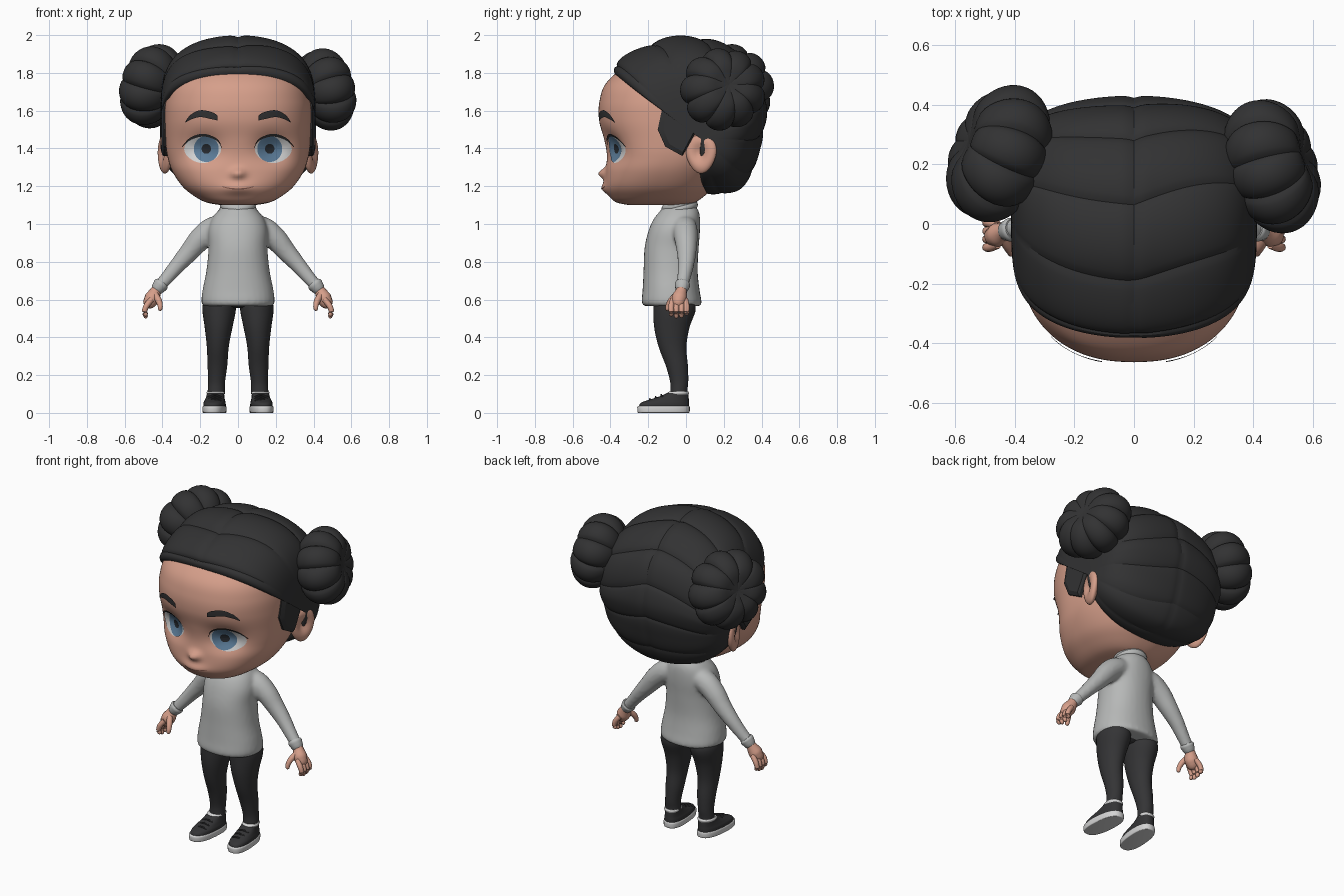
import bpy, bmesh
from math import sin, cos, pi, exp, radians
from mathutils import Vector
from mathutils.bvhtree import BVHTree

if "Cube" in bpy.data.objects:
    bpy.data.objects.remove(bpy.data.objects["Cube"])


def material(name, r, g, b):
    m = bpy.data.materials.new(name)
    m.use_nodes = True
    m.diffuse_color = (r, g, b, 1)
    bsdf = next(n for n in m.node_tree.nodes if n.type == "BSDF_PRINCIPLED")
    bsdf.inputs["Base Color"].default_value = (r, g, b, 1)
    return m


SKIN = material("skin", .67, .345, .255)
HAIR = material("black hair", .032, .032, .033)
KNIT = material("grey knit", .47, .48, .475)
CLOTH = material("charcoal cloth", .034, .034, .036)
WHITE = material("white rubber", .66, .66, .66)
IRIS = material("blue iris", .11, .21, .33)
PUPIL = material("dark pupil", .02, .024, .03)
MOUTH = material("mouth line", .25, .11, .08)


def spline(pts, t):
    """Smooth curve through tuples, t from 0 to 1."""
    f = min(t, .999999) * (len(pts) - 1)
    i = int(f)
    f -= i
    a, b, c, d = (pts[max(0, min(len(pts) - 1, i + k))] for k in (-1, 0, 1, 2))
    return [q + .5 * f * (r - p + f * (2 * p - 5 * q + 4 * r - s + f * (3 * (q - r) + s - p)))
            for p, q, r, s in zip(a, b, c, d)]


def finish(name, bm, mat, mirror=False, angle=40, plate=False):
    bmesh.ops.remove_doubles(bm, verts=bm.verts, dist=.0002)
    bmesh.ops.recalc_face_normals(bm, faces=bm.faces)
    if plate and sum(f.normal.y for f in bm.faces) > 0:
        bmesh.ops.reverse_faces(bm, faces=bm.faces)
    me = bpy.data.meshes.new(name)
    bm.to_mesh(me)
    me.materials.append(mat)
    me.shade_smooth()
    me.set_sharp_from_angle(angle=radians(angle))
    ob = bpy.data.objects.new(name, me)
    bpy.context.collection.objects.link(ob)
    if mirror:
        ob.modifiers.new("mirror", "MIRROR")
    return ob


def skin_rows(rows, wrap=True, caps=True, bm=None):
    """Join rows of points into a surface."""
    bm = bm or bmesh.new()
    vs = [[bm.verts.new(p) for p in row] for row in rows]
    n = len(vs[0])
    for a, b in zip(vs, vs[1:]):
        for j in range(n if wrap else n - 1):
            k = (j + 1) % n
            bm.faces.new((a[j], a[k], b[k], b[j]))
    if caps:
        bm.faces.new(vs[0])
        bm.faces.new(vs[-1])
    return bm


def loft_rows(rings, count, segs, power=2.0, skew=0.0):
    """Horizontal rings given as (z, centre x, half width, front y, back y)."""
    rows = []
    for i in range(count):
        z, cx, rx, yf, yb = spline(rings, i / (count - 1))
        row = []
        for j in range(segs):
            c, s = cos(2 * pi * j / segs), sin(2 * pi * j / segs)
            c, s = (abs(v) ** (2 / power) * (1 if v > 0 else -1) for v in (c, s))
            y = (yf + yb) / 2 + s * (yb - yf) / 2
            row.append(Vector((cx + rx * c + skew * y, y, z)))
        rows.append(row)
    return rows


def loft(name, rings, mat, mirror=False, power=2.0, skew=0.0, count=24):
    return finish(name, skin_rows(loft_rows(rings, count, 32, power, skew)), mat, mirror)


def tube_rows(path, segs=16, count=20):
    """Round limb through (x, y, z, radius) with a domed tip."""
    pts = [spline(path, i / (count - 1)) for i in range(count)]
    centres = [Vector(p[:3]) for p in pts]
    spec = []
    for i, p in enumerate(pts):
        d = (centres[min(i + 1, count - 1)] - centres[max(i - 1, 0)]).normalized()
        spec.append((centres[i], d, p[3]))
    c, d, r = spec[-1]
    spec += [(c + d * r * sin(a), d, r * cos(a)) for a in (.5, 1.0, 1.4)]
    rows = []
    for c, d, r in spec:
        q = d.to_track_quat("Z", "Y")
        rows.append([c + q @ Vector((r * cos(2 * pi * j / segs), r * sin(2 * pi * j / segs), 0))
                     for j in range(segs)])
    return rows


def tubes(name, path, mat, segs=10, count=10):
    finish(name, skin_rows(tube_rows(path, segs, count)), mat, True)


# Head with nose, lips and eye sockets pressed into the loft
head = [(1.10, 0, .09, -.30, 0), (1.115, 0, .17, -.37, .05), (1.15, 0, .235, -.405, .1),
        (1.2, 0, .295, -.427, .15), (1.28, 0, .348, -.425, .2), (1.36, 0, .374, -.42, .25),
        (1.45, 0, .384, -.435, .28), (1.55, 0, .388, -.46, .3), (1.65, 0, .383, -.458, .3),
        (1.75, 0, .355, -.42, .3), (1.85, 0, .27, -.3, .25), (1.92, 0, .1, -.15, .15)]
bumps = [(0, 1.267, .04, .036, .026), (0, 1.188, .022, .08, .032),
         (.185, 1.4, -.045, .095, .075), (-.185, 1.4, -.045, .095, .075)]
rows = loft_rows(head, 80, 160, 2.3)
for p in (p for row in rows for p in row):
    push = sum(a * exp(-((p.x - x) / sx) ** 2 - ((p.z - z) / sz) ** 2) for x, z, a, sx, sz in bumps)
    p.y -= push * max(0, min(1, (-p.y - .1) / .15))
bm = skin_rows(rows)
face = BVHTree.FromBMesh(bm)
finish("head", bm, SKIN, angle=80)


# Facial details as thin plates lying on the face
def on_face(x, z, lift):
    hit = face.ray_cast(Vector((x, -2, z)), Vector((0, 1, 0)))[0]
    return Vector((x, hit.y - lift, z))


def patch(name, cx, cz, rx, rz, lift, mat, pinch=0.0):
    rows = []
    for k in range(13):
        row = []
        for j in range(40):
            a = 2 * pi * j / 40
            row.append(on_face(cx + rx * k / 12 * cos(a),
                               cz + rz * k / 12 * sin(a) * (1 - pinch * cos(a) ** 2), lift))
        rows.append(row)
    finish(name, skin_rows(rows, caps=False), mat, True, plate=True)


def stroke(name, path, lift, mat, mirror=True):
    """Painted line through (x, z, half width)."""
    rows = []
    for i in range(25):
        x, z, w = spline(path, i / 24)
        rows.append([on_face(x, z + w * k / 2, lift) for k in (-2, -1, 0, 1, 2)])
    finish(name, skin_rows(rows, wrap=False, caps=False), mat, mirror, plate=True)


patch("eye_whites", .187, 1.396, .098, .073, .004, WHITE, .15)
patch("irises", .168, 1.397, .066, .069, .007, IRIS)
patch("pupils", .168, 1.398, .025, .026, .0095, PUPIL)
stroke("upper_lashes", [(.085, 1.402, .003), (.11, 1.445, .005), (.18, 1.47, .007),
                        (.25, 1.452, .007), (.297, 1.408, .003)], .0095, HAIR)
stroke("eyebrows", [(.108, 1.561, .013), (.14, 1.574, .019), (.2, 1.584, .018),
                    (.25, 1.566, .013), (.278, 1.54, .004)], .0095, HAIR)
stroke("mouth", [(-.085, 1.198, .002), (-.04, 1.188, .003), (0, 1.186, .003),
                 (.04, 1.188, .003), (.085, 1.198, .002)], .003, MOUTH, False)

# Ears: tilted flat ovals with a hollow
bm = bmesh.new()
bmesh.ops.create_uvsphere(bm, u_segments=32, v_segments=24, radius=1)
for v in bm.verts:
    x, y, z = v.co
    if x > 0:
        x -= .95 * exp(-((y + .1) ** 2 + (z - .05) ** 2) / .22)
    y *= 1 + .2 * z
    v.co = (.387 + .034 * x + .022 * y, .08 + .08 * y, 1.37 + .103 * z)
finish("ears", bm, SKIN, True, 80)

# Hair cap: locks sweep from a centre parting down to the ears
crown = [(-.33, 1.75), (-.38, 1.8), (-.37, 1.86), (-.27, 1.925), (-.13, 1.985), (.02, 2.0),
         (.16, 1.975), (.28, 1.91), (.36, 1.83), (.41, 1.72), (.43, 1.6), (.42, 1.5), (.395, 1.4),
         (.36, 1.28), (.29, 1.185), (.19, 1.155), (.09, 1.17), (.06, 1.26)]
rows = []
for i in range(145):
    u = i / 144
    lock = 1 - .045 * (1 - abs(sin(pi * 9 * u)) ** .6) * sin(pi * u) ** .4
    row = []
    for j in range(65):
        s = (j / 32 - 1) * pi / 2
        sweep = .05 * (.5 - abs(sin(s))) - .01 * sin(3 * s)
        y, z = spline(crown, u - sweep * sin(pi * u))
        x = .412 * sin(s)
        k = abs(cos(s)) ** (.43 + .55 * max(0, u - .6) / .4)
        k *= lock * (1 - .022 * exp(-(x / .018) ** 2) * sin(pi * u))
        row.append((x, .08 + (y - .08) * k, 1.45 + (z - 1.45) * k))
    rows.append(row)
finish("hair_cap", skin_rows(rows, wrap=False, caps=False), HAIR, angle=28)

# Sideburns in front of the ears
outline = [(-.12, 1.64), (-.15, 1.5), (-.11, 1.41), (-.02, 1.36), (.01, 1.41), (.06, 1.5), (.04, 1.64)]
rows = [[(x, y, z) for y, z in outline] for x in (.33, .392)]
rows.append([(.405, y * .8, 1.5 + (z - 1.5) * .85) for y, z in outline])
finish("sideburns", skin_rows(rows), HAIR, True, 20)


# Lobed buns
def bun(name, centre, axis, radius, depth):
    q = Vector(axis).to_track_quat("Z", "Y")
    rows = []
    for i in range(25):
        a = pi * i / 24
        row = []
        for j in range(108):
            t = 2 * pi * j / 108
            groove = 1 - abs(sin(4.5 * t)) ** .6
            r = radius * sin(a) ** .8 * (1 - .13 * groove * sin(a) + .03 * sin(2 * t + 1))
            h = depth * cos(a) * (1 - .22 * exp(-(sin(a) / .3) ** 2) - .12 * groove * sin(a))
            row.append(Vector(centre) + q @ Vector((r * cos(t), r * sin(t), h)))
        rows.append(row)
    finish(name, skin_rows(rows, caps=False), HAIR, angle=35)


bun("right_bun", (-.452, .235, 1.73), (-.88, .38, .28), .235, .15)
bun("left_bun", (.463, .197, 1.713), (.93, .28, .22), .228, .145)

# Sweater: body and sleeves fused into one soft surface
body = [(.565, 0, .18, -.22, .075), (.585, 0, .194, -.235, .083), (.65, 0, .188, -.23, .072),
        (.75, 0, .168, -.225, .062), (.87, 0, .156, -.22, .067), (.96, 0, .158, -.2, .074),
        (1.02, 0, .142, -.175, .075), (1.06, 0, .115, -.145, .07), (1.09, 0, .085, -.12, .057)]
sleeve = [(.06, -.01, .99, .06), (.135, -.005, .972, .066), (.2, 0, .92, .062), (.255, .003, .855, .053),
          (.315, 0, .787, .044), (.37, -.01, .722, .037), (.416, -.02, .67, .033)]
bm = skin_rows(loft_rows(body, 40, 32, 2.2))
sweater = finish("sweater", skin_rows(tube_rows(sleeve), bm=bm), KNIT, True)
sweater.modifiers["mirror"].use_bisect_axis[0] = True
fuse = sweater.modifiers.new("fuse", "REMESH")
fuse.mode, fuse.voxel_size, fuse.use_smooth_shade = "VOXEL", .01, True
soften = sweater.modifiers.new("soften", "SMOOTH")
soften.factor, soften.iterations = .5, 8
tubes("cuffs", [(.402, -.017, .688, .036), (.409, -.019, .679, .041), (.42, -.021, .665, .037)], KNIT, 16, 8)

# Rolled collar, tilted up towards the back
for name, z, r in (("lower_collar", 1.078, .084), ("upper_collar", 1.103, .081)):
    rows = []
    for i in range(33):
        a = 2 * pi * i / 32
        ring = [(r + .014 * cos(b), .02 * sin(b)) for b in (2 * pi * k / 12 for k in range(12))]
        rows.append([(w * cos(a), -.035 + w * sin(a), z + h + .25 * w * sin(a)) for w, h in ring])
    finish(name, skin_rows(rows, caps=False), KNIT)
loft("neck", [(1.03, 0, .07, -.1, .04), (1.2, 0, .07, -.12, .06)], SKIN, count=4)

# Hands
tubes("palms", [(.415, -.02, .68, .025), (.435, -.025, .645, .03), (.453, -.035, .61, .04),
                (.466, -.04, .588, .036)], SKIN, 16, 14)
for i, finger in enumerate(("little", "ring", "middle", "index")):
    y, drop = .003 - .027 * i, (.015, .003, 0, .01)[i]
    tubes(finger + "_fingers", [(.458, y * .8 - .006, .6, .0155), (.484, y, .568, .0155),
                                (.495, y, .536, .014), (.489, y, .512 + drop, .012)], SKIN)
tubes("thumbs", [(.438, -.048, .625, .018), (.42, -.078, .595, .017), (.412, -.094, .568, .014),
                 (.412, -.098, .552, .012)], SKIN)

# Leggings
loft("hips", [(.555, 0, .06, -.12, -.02), (.59, 0, .13, -.17, .02), (.68, 0, .12, -.17, .01)], CLOTH)
loft("legs", [(.1, .115, .046, -.085, .008), (.125, .115, .045, -.082, .008), (.17, .113, .045, -.085, .012),
              (.25, .109, .052, -.107, .01), (.35, .107, .058, -.145, .002), (.45, .103, .073, -.168, .018),
              (.54, .1, .088, -.173, .05), (.59, .098, .084, -.17, .042), (.64, .09, .07, -.15, 0)],
     CLOTH, True, count=36)

# Shoes: sole, upper, ankle trim and laces
loft("soles", [(0, .115, .055, -.25, .012), (.004, .115, .061, -.256, .019),
               (.03, .115, .062, -.258, .02), (.037, .115, .058, -.252, .016)],
     WHITE, True, 2.5, -.08, 12)
loft("shoe_uppers", [(.03, .115, .058, -.25, .016), (.052, .115, .057, -.24, .016),
                     (.068, .115, .052, -.2, .015), (.087, .115, .047, -.14, .014),
                     (.105, .115, .045, -.1, .012)], CLOTH, True, 2.4, -.08)
loft("ankle_trims", [(.095, .115, .044, -.098, .013), (.106, .115, .048, -.098, .016),
                     (.114, .115, .044, -.088, .01)], WHITE, True, 2.2, -.08, 10)
for i in range(3):
    y, z = -.125 - .03 * i, .092 - .011 * i
    tubes("lace_%d" % (i + 1), [(.09, y, z - .008, .005), (.122, y - .006, z + .003, .005),
                                (.158, y, z - .008, .005)], CLOTH, 8, 9)
